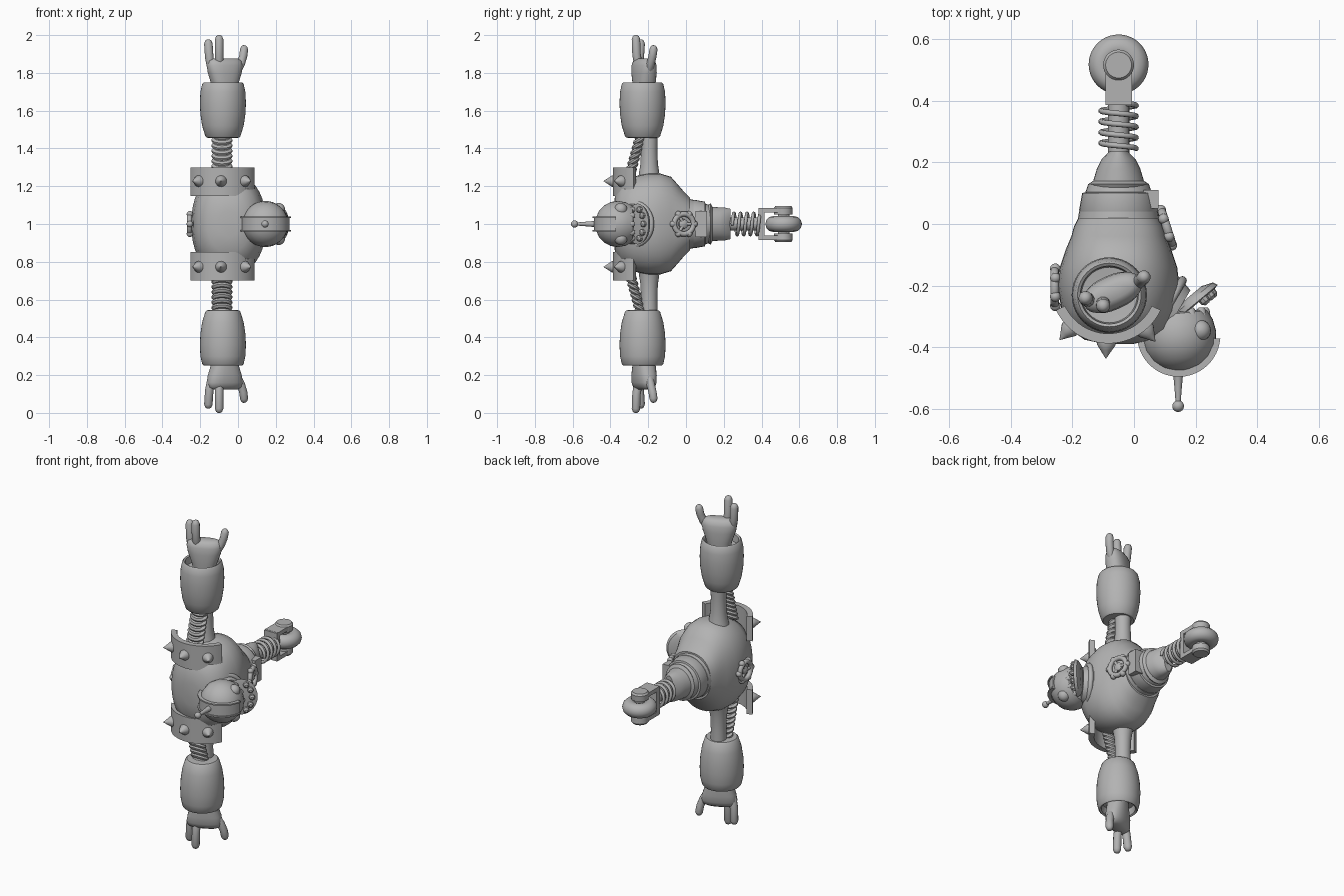
import bpy, bmesh, math
from mathutils import Vector

if "Cube" in bpy.data.objects:
    bpy.data.objects.remove(bpy.data.objects["Cube"])

grey = bpy.data.materials.new("plain_grey")
grey.diffuse_color = (0.45, 0.45, 0.45, 1)
grey.use_nodes = True
grey.node_tree.nodes["Principled BSDF"].inputs["Base Color"].default_value = grey.diffuse_color


def finish(name, bm, angle=35):
    bmesh.ops.remove_doubles(bm, verts=bm.verts, dist=1e-5)
    bmesh.ops.recalc_face_normals(bm, faces=bm.faces)
    me = bpy.data.meshes.new(name)
    bm.to_mesh(me)
    bm.free()
    me.materials.append(grey)
    ob = bpy.data.objects.new(name, me)
    bpy.context.collection.objects.link(ob)
    bpy.ops.object.select_all(action='DESELECT')
    ob.select_set(True)
    bpy.context.view_layer.objects.active = ob
    bpy.ops.object.shade_smooth_by_angle(angle=math.radians(angle))
    return ob


def skin(name, rings, closed=False, angle=35):
    """Join rings of points into a tube with capped ends."""
    bm = bmesh.new()
    vs = [[bm.verts.new(p) for p in r] for r in rings]
    n = len(vs[0])
    pairs = list(zip(vs, vs[1:])) + ([(vs[-1], vs[0])] if closed else [])
    for a, b in pairs:
        for i in range(n):
            bm.faces.new((a[i], a[(i + 1) % n], b[(i + 1) % n], b[i]))
    if not closed:
        bm.faces.new(vs[0])
        bm.faces.new(vs[-1][::-1])
    return finish(name, bm, angle)


def loft(name, center, axis, rings, n=32, power=2, spin=0, angle=35):
    """rings: (height, half width, half depth) along the axis."""
    c, d = Vector(center), Vector(axis).normalized()
    v = Vector((0, 1, 0)) if abs(d.z) > 0.8 else Vector((0, 0, 1))
    u = v.cross(d).normalized()
    if u.x < 0:
        u = -u
    v = (v - d * v.dot(d)).normalized()
    u, v = (u * math.cos(spin) + v * math.sin(spin),
            v * math.cos(spin) - u * math.sin(spin))
    out = []
    for h, a, b in rings:
        ring = []
        for i in range(n):
            t = 2 * math.pi * i / n
            cs, sn = math.cos(t), math.sin(t)
            x = math.copysign(abs(cs) ** (2 / power), cs) * max(a, 1e-3)
            y = math.copysign(abs(sn) ** (2 / power), sn) * max(b, 1e-3)
            ring.append(c + d * h + u * x + v * y)
        out.append(ring)
    return skin(name, out, angle=angle)


def lathe(name, center, axis, prof, n=32, angle=35):
    return loft(name, center, axis, [(h, r, r) for h, r in prof], n, angle=angle)


def ball(name, c, r, axis=(0, 0, 1), stretch=1):
    prof = [(-r * stretch * math.cos(math.pi * i / 12), r * math.sin(math.pi * i / 12)) for i in range(13)]
    return lathe(name, c, axis, prof, 24)


def ring(name, c, axis, R, r, n=32):
    c, d = Vector(c), Vector(axis).normalized()
    u = d.orthogonal().normalized()
    v = d.cross(u)
    rows = []
    for i in range(n):
        t = 2 * math.pi * i / n
        e = u * math.cos(t) + v * math.sin(t)
        rows.append([c + e * (R + r * math.cos(s * math.pi / 6)) + d * r * math.sin(s * math.pi / 6)
                     for s in range(12)])
    return skin(name, rows, closed=True)


def sweep(name, pts, r, n=12):
    """Round tube along a path with rounded ends."""
    p = [Vector(q) for q in pts]
    t0, t1 = (p[1] - p[0]).normalized(), (p[-1] - p[-2]).normalized()
    path = [(p[0] - t0 * r * .95, r * .3), (p[0] - t0 * r * .7, r * .7)] + [(q, r) for q in p]
    path += [(p[-1] + t1 * r * .7, r * .7), (p[-1] + t1 * r * .95, r * .3)]
    rows = []
    for i, (q, rad) in enumerate(path):
        t = (path[min(i + 1, len(path) - 1)][0] - path[max(i - 1, 0)][0]).normalized()
        w = Vector((0.3, 1, 0.1)) if abs(t.y) < 0.75 else Vector((0, 0.1, 1))
        u = t.cross(w).normalized()
        v = t.cross(u)
        rows.append([q + (u * math.cos(k * 2 * math.pi / n) + v * math.sin(k * 2 * math.pi / n)) * rad
                     for k in range(n)])
    return skin(name, rows, angle=60)


def band(name, c, r0, r1, a0, a1, z0, z1, n=24):
    """Curved plate around a vertical axis."""
    rows = []
    for i in range(n + 1):
        t = math.radians(a0 + (a1 - a0) * i / n)
        e = Vector((math.cos(t), math.sin(t), 0))
        rows.append([Vector((c[0], c[1], 0)) + e * r + Vector((0, 0, z))
                     for r, z in ((r0, z0), (r1, z0), (r1, z1), (r0, z1))])
    return skin(name, rows)


def box(name, lo, hi):
    return skin(name, [[(x, y, z) for x, y in ((lo[0], lo[1]), (hi[0], lo[1]), (hi[0], hi[1]), (lo[0], hi[1]))]
                       for z in (lo[2], hi[2])])


X = -0.05
# Torso, tapering towards the waist
loft("torso", (X, 0, 1), (0, 1, 0),
     [(-.388, .05, .07), (-.375, .11, .15), (-.34, .16, .215), (-.28, .185, .25), (-.2, .197, .268),
      (-.14, .19, .268), (-.08, .17, .25), (-.04, .153, .205), (-.01, .145, .17), (.02, .13, .14)],
     40, 2.3, angle=40)
# Waist belts
lathe("waist_belt_lower", (X, 0, 1), (0, 1, 0), [(-.03, .14), (.0, .135), (.04, .128), (.045, .115)])
lathe("waist_belt_middle", (X, 0, 1), (0, 1, 0), [(.03, .122), (.045, .128), (.1, .118), (.105, .1)])
lathe("waist_belt_upper", (X, 0, 1), (0, 1, 0), [(.09, .112), (.13, .098), (.135, .08)])
loft("hip_dome", (X, 0, 1), (0, 1, 0),
     [(.115, .093, .1), (.13, .097, .11), (.14, .082, .09), (.18, .07, .088), (.21, .055, .086), (.235, .03, .08)])
box("belt_plate", (.03, .05, .93), (.08, .11, 1.07))

# Spring leg, fork and wheel
lathe("spring_rod", (X, .2, 1), (0, 1, 0), [(0, .035), (.2, .035)], 20)
sweep("spring_coil", [(X + .057 * math.cos(t * math.pi / 12), .245 + .145 * t / 100,
                       1 + .057 * math.sin(t * math.pi / 12)) for t in range(101)], .009, 8)
box("fork_bridge", (X - .043, .385, .915), (X + .043, .415, 1.085))
for s, side in ((1, "top"), (-1, "bottom")):
    z = sorted((1 + s * .062, 1 + s * .086))
    box("fork_arm_" + side, (X - .043, .395, z[0]), (X + .043, .515, z[1]))
    lathe("fork_cap_" + side, (X, .515, 1), (0, 0, s), [(.05, .048), (.085, .05), (.095, .042)])
ring("wheel_tyre", (X, .517, 1), (0, 0, 1), .055, .042, 40)
lathe("wheel_hub", (X, .517, 1), (0, 0, 1), [(-.055, .03), (.055, .03)], 24)

# Hand-wheel valves on the belly and the back
for name, c, d in (("belly_valve", (.095, -.015, 1), (.95, .3, 0)), ("back_valve", (-.245, -.205, 1), (-1, 0, 0))):
    c, d = Vector(c), Vector(d).normalized()
    u = d.cross(Vector((0, 0, 1)))
    ring(name, c + d * .012, d, .053, .014)
    lathe(name + "_hub", c, d, [(-.03, .03), (.012, .025), (.02, .012)], 16)
    for k in range(6):
        t = k * math.pi / 3
        e = u * math.cos(t) + Vector((0, 0, 1)) * math.sin(t)
        ball(name + "_lobe", c + d * .01 + e * .06, .017)
        if k % 2:
            sweep(name + "_spoke", [c + d * .008, c + d * .01 + e * .05], .009, 8)

# Arms, one up and one down
for s, side in ((1, "upper"), (-1, "lower")):
    def P(x, y, h):
        return (x, y, 1 + s * h)
    axis = (0, 0, s)
    z0, z1 = sorted((1 + s * .148, 1 + s * .298))
    band(side + "_shoulder_plate", (-.083, -.2), .155, .187, 205, 335, z0, z1)
    for a in (228, 268, 310):
        e = Vector((math.cos(math.radians(a)), math.sin(math.radians(a)), 0))
        lathe(side + "_spike", Vector(P(-.083, -.2, .227)) + e * .18, e,
              [(0, .03), (.012, .03), (.03, .018), (.056, .001)], 16)
    lathe(side + "_arm_tube", P(-.083, -.195, 0), axis,
          [(.2, .07), (.26, .055), (.32, .046), (.4, .043), (.48, .045)], 24)
    # ribbed hose made of slanted rings
    for k in range(9):
        f = k / 8
        loft(side + "_hose_rib", P(-.085, -.3 + .06 * f, .25 + .22 * f), (0, -.5, .85 * s),
             [(-.014, .042, .026), (-.005, .055, .036), (.005, .055, .036), (.014, .042, .026)], 20)
    lathe(side + "_forearm", P(-.08, -.23, 0), axis,
          [(.455, .06), (.457, .085), (.465, .093), (.52, .11), (.58, .119), (.64, .122), (.7, .119),
           (.74, .11), (.748, .103), (.742, .094), (.7, .09), (.69, .01)], 40)
    loft(side + "_palm", P(-.07, -.222, 0), axis,
         [(.68, .06, .05), (.74, .072, .055), (.8, .093, .056), (.84, .1, .052), (.865, .093, .042), (.877, .07, .022)],
         28, 2.4, .42, 50)
    sweep(side + "_outer_finger", [P(-.14, -.245, .82), P(-.152, -.245, .88), P(-.157, -.24, .955)], .023)
    sweep(side + "_middle_finger", [P(-.1, -.25, .82), P(-.1, -.262, .9), P(-.1, -.265, .978)], .023)
    sweep(side + "_thumb", [P(-.01, -.2, .8), P(.016, -.187, .85), P(.028, -.177, .89), P(.032, -.172, .925)], .022)

# Neck and collar
lathe("neck", (.02, -.235, 1), (.85, -.5, 0), [(0, .12), (.08, .118), (.13, .1)])
ring("neck_collar", (.1, -.28, 1), (.85, -.5, 0), .113, .014)

# Head dome, crest and antenna
H = Vector((.145, -.36, 1))
lathe("head_dome", H, (.1, -1, 0),
      [(-.075, .09), (-.07, .1), (-.04, .115), (0, .122), (.04, .116), (.075, .097), (.1, .07), (.116, .035), (.121, .001)], 36)
band("crest", H, .1, .127, 190, 355, .962, 1.038)
for z in (.96, 1.032):
    band("crest_rail", H, .11, .135, 190, 355, z, z + .008)
lathe("antenna", (.143, -.47, 1), (0, -1, 0), [(0, .02), (.015, .016), (.06, .012), (.11, .008)], 16)
ball("antenna_tip", (.143, -.59, 1), .019)
for s in (1, -1):
    ball("eye", (.215, -.345, 1 + s * .077), .034)

# Jaw with teeth
J, n = Vector((.195, -.25, 1)), Vector((.64, -.77, 0))
loft("jaw", J, n, [(-.022, .05, .075), (-.008, .085, .1), (.008, .092, .108), (.012, .075, .09)], 28)
u = Vector((.77, .64, 0))
for k in range(-2, 3):
    t = k * .55
    p = J + u * .06 * math.cos(t) + Vector((0, 0, .085 * math.sin(t)))
    lathe("lower_tooth", p, n, [(0, .018), (.025, .016), (.034, .008)], 8)
    q = Vector((.145 + .085 * math.cos(t), -.3, 1 + .085 * math.sin(t)))
    lathe("upper_tooth", q, (0, 1, 0), [(0, .018), (.022, .015), (.03, .008)], 8)
